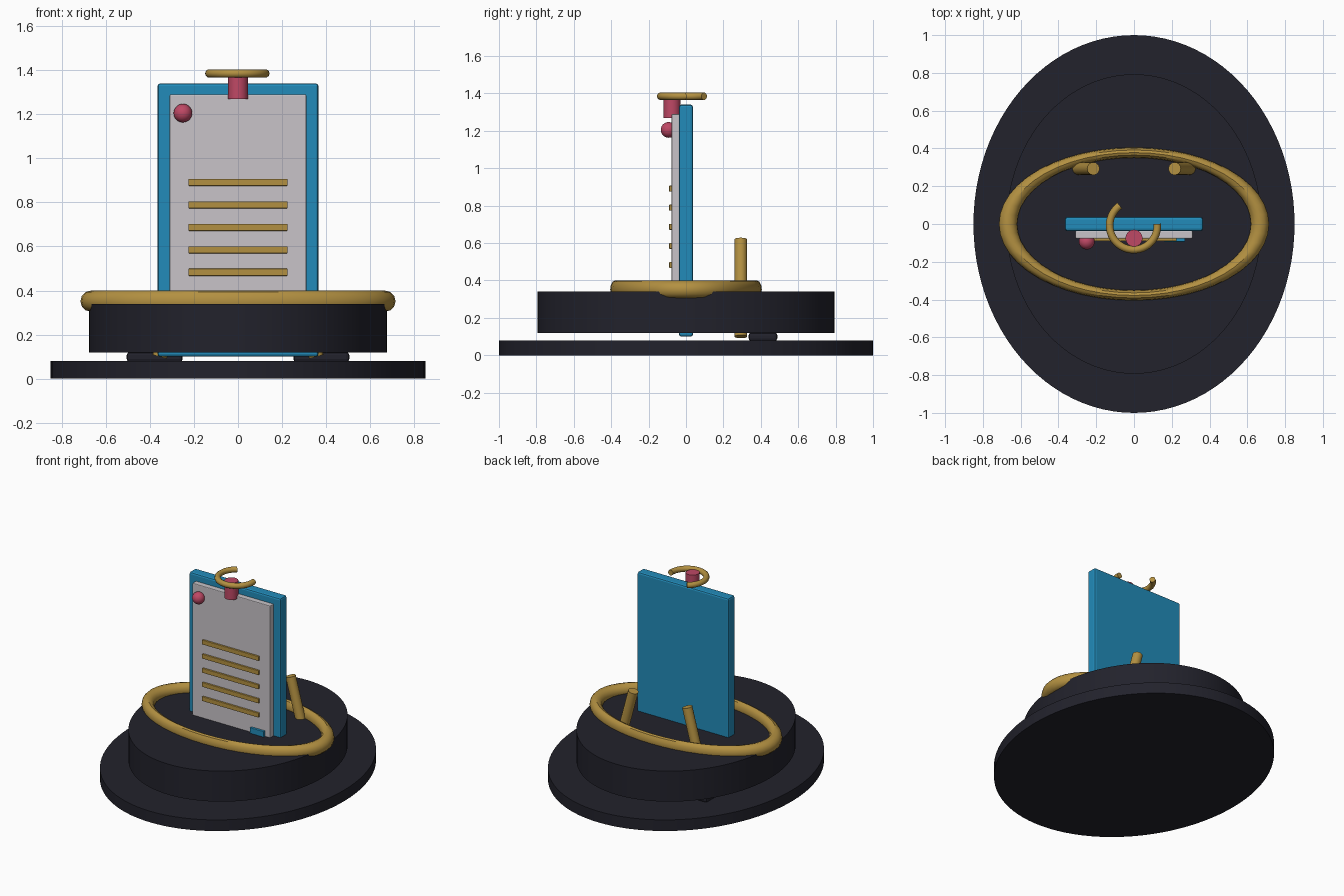
import bpy
from math import cos, sin, radians, atan2, hypot
from mathutils import Vector

cube = bpy.data.objects.get("Cube")
if cube:
    bpy.data.objects.remove(cube, do_unlink=True)


def material(name, rgb):
    mat = bpy.data.materials.new(name)
    mat.use_nodes = True
    mat.diffuse_color = (*rgb, 1)
    mat.node_tree.nodes["Principled BSDF"].inputs["Base Color"].default_value = (*rgb, 1)
    return mat


NAVY = material("dark navy", (0.016, 0.016, 0.025))
BLUE = material("bright blue", (0.016, 0.26, 0.49))
GREY = material("pale grey", (0.58, 0.55, 0.58))
GOLD = material("gold", (0.45, 0.28, 0.053))
PINK = material("rose pink", (0.52, 0.065, 0.13))


def finish(name, mat, smooth=True):
    obj = bpy.context.object
    obj.name = name
    obj.data.materials.append(mat)
    bpy.ops.object.transform_apply(location=False, rotation=False, scale=True)
    if smooth:
        bpy.ops.object.shade_smooth_by_angle(angle=radians(35))
    return obj


def box(name, mat, low, high, bevel=0.0):
    low, high = Vector(low), Vector(high)
    bpy.ops.mesh.primitive_cube_add(size=1, location=(low + high) / 2)
    bpy.context.object.scale = high - low
    obj = finish(name, mat, False)
    if bevel:
        mod = obj.modifiers.new("rounded edges", "BEVEL")
        mod.width = bevel
        mod.segments = 2
    return obj


def oval_disc(name, rx, ry, bottom, top):
    bpy.ops.mesh.primitive_cylinder_add(vertices=96, radius=1, depth=top - bottom,
                                        location=(0, 0, (bottom + top) / 2))
    bpy.context.object.scale = (rx, ry, 1)
    return finish(name, NAVY)


def rod(name, mat, start, end, radius, sides):
    start, end = Vector(start), Vector(end)
    axis = end - start
    bpy.ops.mesh.primitive_cylinder_add(vertices=sides, radius=radius, depth=axis.length,
                                        location=(start + end) / 2,
                                        rotation=(0, atan2(axis.x, axis.z), 0))
    return finish(name, mat)


# Two-tier oval stand
oval_disc("lower_base", 0.85, 1.0, 0, 0.08)
oval_disc("upper_base", 0.675, 0.793, 0.12, 0.34)

# Oval ring lying on the stand
bpy.ops.mesh.primitive_torus_add(major_radius=0.667, minor_radius=0.048, major_segments=48,
                                 minor_segments=12, location=(0, 0, 0.352))
bpy.context.object.scale = (1, 0.567, 1)
finish("base_ring", GOLD)

# Rear legs and feet
for side, x in (("left", 1), ("right", -1)):
    rod(side + "_leg", GOLD, (x * 0.355, 0.293, 0.1), (x * 0.215, 0.293, 0.62), 0.034, 16)
    box(side + "_foot", NAVY, (x * 0.378 - 0.127, 0.335, 0.075),
        (x * 0.378 + 0.127, 0.488, 0.122), 0.015)

# Upright panel with raised screen
box("panel", BLUE, (-0.365, -0.037, 0.1), (0.365, 0.037, 1.34), 0.012)
box("screen", GREY, (-0.31, -0.077, 0.15), (0.31, -0.035, 1.29), 0.005)
for i in range(5):
    z = 0.483 + i * 0.102
    box(f"text_bar_{i + 1}", GOLD, (-0.225, -0.09, z - 0.016), (0.225, -0.07, z + 0.016), 0.003)
box("small_tab", BLUE, (0.16, -0.094, 0.3), (0.27, -0.07, 0.38), 0.003)

# Round button and top post
bpy.ops.mesh.primitive_uv_sphere_add(segments=24, ring_count=14, radius=0.042,
                                     location=(-0.25, -0.093, 1.205))
finish("round_button", PINK)
rod("top_post", PINK, (0, -0.075, 1.27), (0, -0.075, 1.392), 0.045, 24)

# Open hook around the post
curve = bpy.data.curves.new("top_hook", "CURVE")
curve.dimensions = "3D"
curve.bevel_depth = 0.02
curve.bevel_resolution = 3
curve.use_fill_caps = True
steps = 32
path = curve.splines.new("POLY")
path.points.add(steps)
for i, point in enumerate(path.points):
    t = i / steps
    angle = radians(5 - 240 * t)
    r = 0.123 + 0.008 * t
    point.co = (r * cos(angle), r * sin(angle) - 0.01, 1.385, 1)
path.use_smooth = True
curve.materials.append(GOLD)
hook = bpy.data.objects.new("top_hook", curve)
bpy.context.collection.objects.link(hook)
